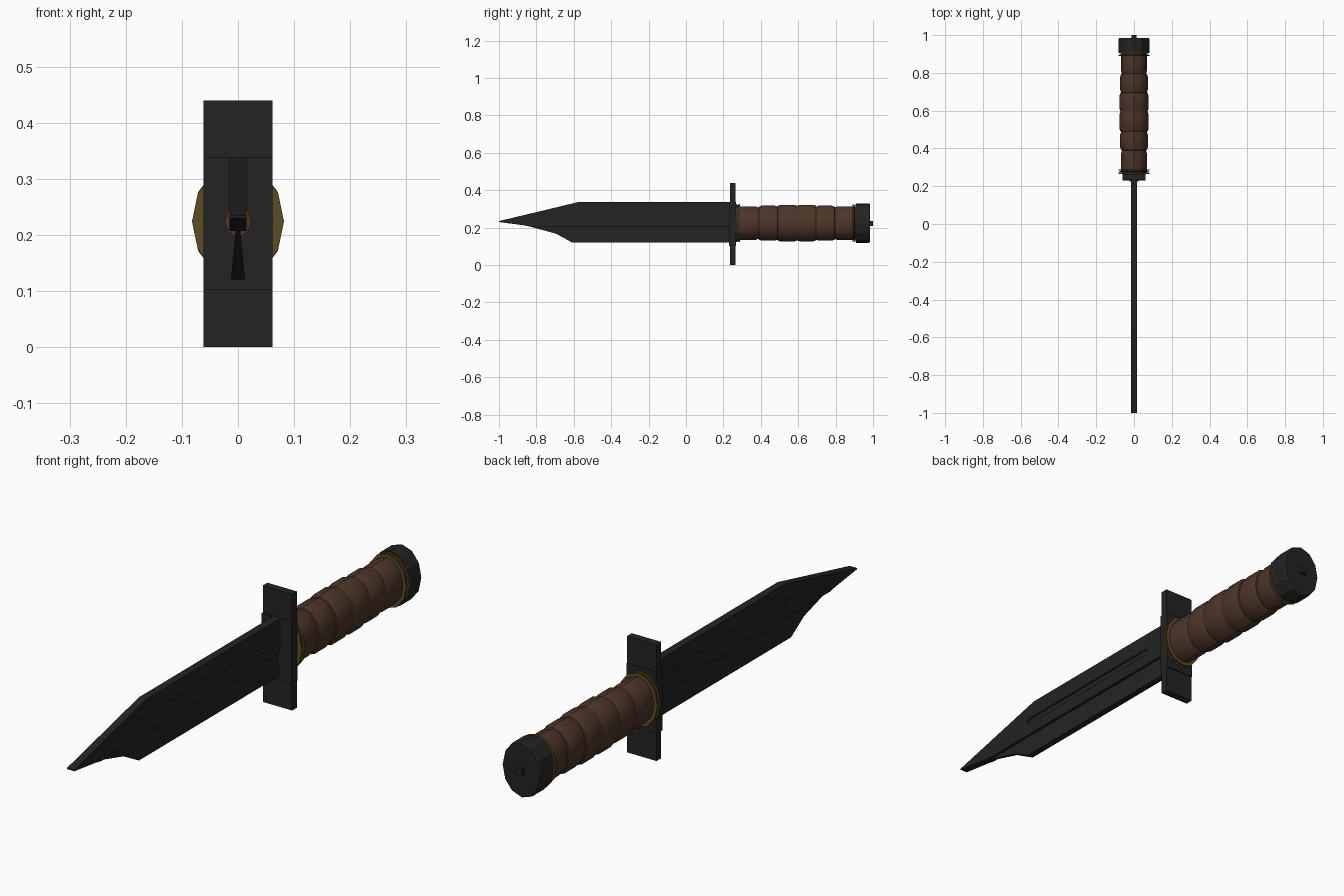
import bpy, bmesh, math

if "Cube" in bpy.data.objects:
    bpy.data.objects.remove(bpy.data.objects["Cube"])

CZ = 0.224  # height of the handle axis


def material(name, rgb):
    m = bpy.data.materials.new(name)
    m.diffuse_color = (*rgb, 1)
    m.use_nodes = True
    m.node_tree.nodes["Principled BSDF"].inputs["Base Color"].default_value = m.diffuse_color
    return m


BLACK = material("black_steel", (0.017, 0.017, 0.017))
BROWN = material("brown_leather", (0.075, 0.036, 0.022))
BRASS = material("dark_brass", (0.11, 0.075, 0.018))


def finish(bm, name, mat):
    bmesh.ops.recalc_face_normals(bm, faces=bm.faces)
    me = bpy.data.meshes.new(name)
    bm.to_mesh(me)
    bm.free()
    me.materials.append(mat)
    ob = bpy.data.objects.new(name, me)
    bpy.context.collection.objects.link(ob)
    return ob


def slab(name, outline, width, mat):
    """Extrude a (y, z) outline across x; width(z) gives the half thickness."""
    bm = bmesh.new()
    a = [bm.verts.new((-width(z), y, z)) for y, z in outline]
    b = [bm.verts.new((width(z), y, z)) for y, z in outline]
    n = len(outline)
    bm.faces.new(a)
    bm.faces.new(b[::-1])
    for i in range(n):
        j = (i + 1) % n
        bm.faces.new((a[i], b[i], b[j], a[j]))
    return finish(bm, name, mat)


def box(name, hx, y0, y1, z0, z1, mat):
    return slab(name, [(y0, z0), (y1, z0), (y1, z1), (y0, z1)], lambda z: hx, mat)


def oval(name, profile, mat, sides=12):
    """Loft oval rings along y; profile holds (y, half width x, half height z)."""
    bm = bmesh.new()
    rings = []
    for y, rx, rz in profile:
        rings.append([bm.verts.new((rx * math.cos(t), y, CZ + rz * math.sin(t)))
                      for t in (2 * math.pi * i / sides for i in range(sides))])
    for r, s in zip(rings, rings[1:]):
        for i in range(sides):
            j = (i + 1) % sides
            bm.faces.new((r[i], r[j], s[j], s[i]))
    bm.faces.new(rings[0])
    bm.faces.new(rings[-1][::-1])
    return finish(bm, name, mat)


# Blade body with clipped point
blade = slab("blade", [(-1, 0.235), (-0.57, 0.338), (0.24, 0.338), (0.24, 0.207),
                       (-0.84, 0.207), (-0.87, 0.213), (-1, 0.23)],
             lambda z: 0.015, BLACK)

# Fuller grooves on both faces
for side in (-1, 1):
    cut = slab("fuller_cutter", [(-0.61, 0.262), (-0.597, 0.251), (0.087, 0.251),
                                 (0.1, 0.262), (0.087, 0.275), (-0.597, 0.275)],
               lambda z: 0.01, BLACK)
    cut.location.x = side * 0.019
    cut.hide_render = True
    cut.hide_set(True)
    mod = blade.modifiers.new("fuller", 'BOOLEAN')
    mod.operation = 'DIFFERENCE'
    mod.solver = 'EXACT'
    mod.object = cut

# Lower ground edge, recessed under the body
slab("blade_edge", [(-0.84, 0.207), (-0.695, 0.168), (-0.61, 0.121),
                    (0.24, 0.121), (0.24, 0.207)],
     lambda z: 0.004 + 0.0085 * (0.207 - z) / 0.086, BLACK)

# Guard: thicker centre and two tabs
box("guard_centre", 0.0615, 0.229, 0.268, 0.103, 0.338, BLACK)
box("guard_lower_tab", 0.0615, 0.236, 0.264, 0.0, 0.103, BLACK)
box("guard_upper_tab", 0.0615, 0.236, 0.264, 0.338, 0.44, BLACK)
oval("tang_collar", [(0.226, 0.024, 0.028), (0.235, 0.024, 0.028)], BROWN, 8)

# Leather grip: six swelling segments split by shallow grooves
stops = [0.265, 0.39, 0.49, 0.595, 0.695, 0.795, 0.91]
prof = []
for i, (a, b) in enumerate(zip(stops, stops[1:])):
    k = (0.068, 0.073, 0.077, 0.077, 0.073, 0.069)[i]
    h = k + 0.021
    prof += [(a + 0.001, k - 0.005, h - 0.005), (a + 0.016, k, h),
             (b - 0.016, k, h), (b - 0.001, k - 0.005, h - 0.005)]
grip = oval("grip", prof, BROWN)
grip.select_set(True)
bpy.context.view_layer.objects.active = grip
bpy.ops.object.shade_smooth_by_angle(angle=math.radians(35))

# Spacer rings at both ends of the grip
for end, y in (("front", 0.266), ("rear", 0.889)):
    for i in range(3):
        r = 0.0 if i != 1 else -0.005
        y0 = y + i * 0.008
        oval(f"{end}_spacer_{i + 1}",
             [(y0, 0.082 + r, 0.102 + r), (y0 + 0.006, 0.082 + r, 0.102 + r)],
             BLACK if i == 1 else BRASS)

# Pommel and tang nut
oval("pommel", [(0.91, 0.082, 0.105), (0.978, 0.082, 0.105), (0.984, 0.078, 0.101)], BLACK)
box("tang_nut", 0.013, 0.98, 1.0, 0.21, 0.236, BLACK)
